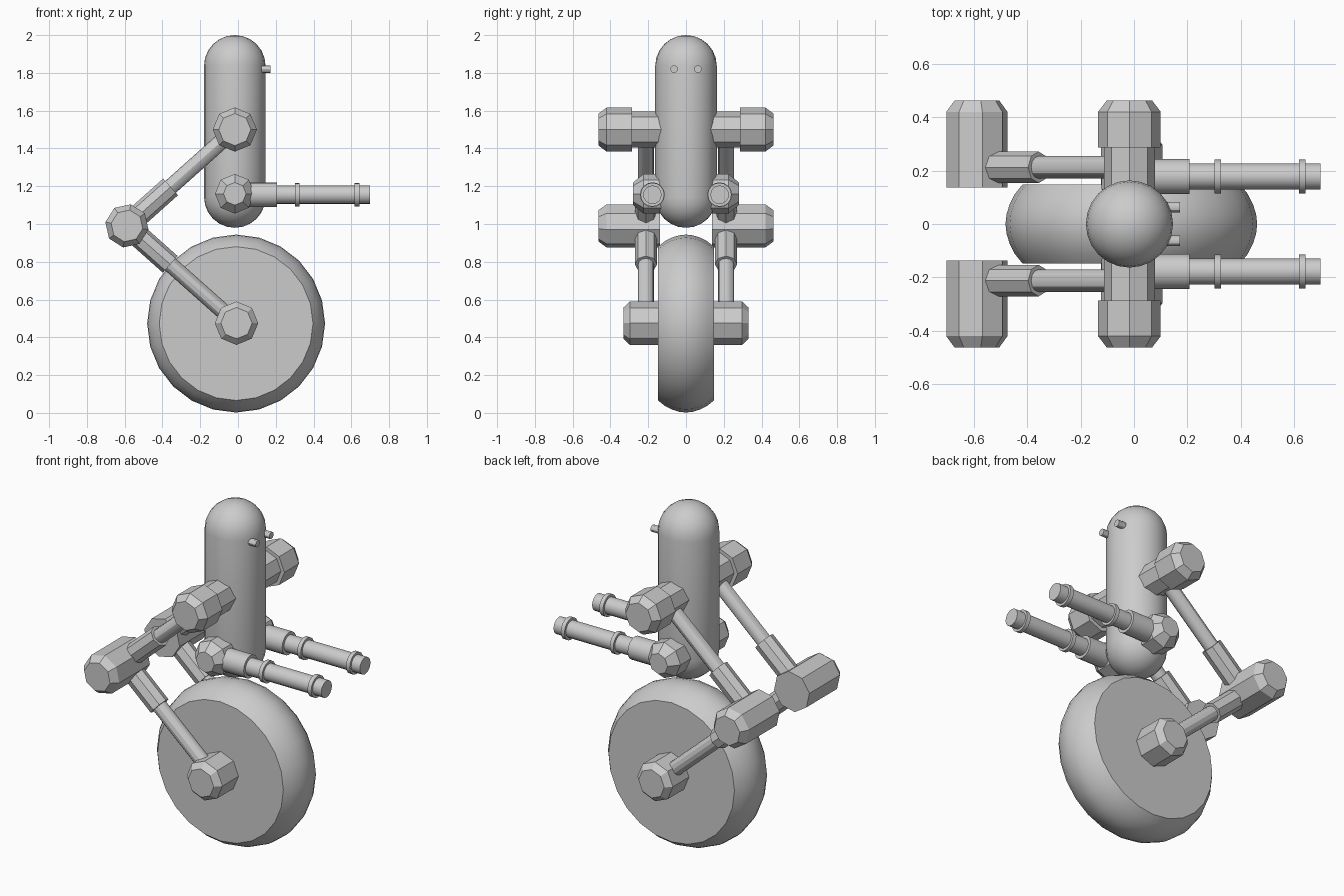
import bpy, bmesh, math
from mathutils import Vector

if "Cube" in bpy.data.objects:
    bpy.data.objects.remove(bpy.data.objects["Cube"])


def lathe(name, profile, origin, direction, sides, phase=0.0):
    """Revolve (radius, distance) points around an axis; radius 0 closes to a pole."""
    o, d = Vector(origin), Vector(direction).normalized()
    ref = Vector((0, 1, 0)) if abs(d.y) < 0.9 else Vector((1, 0, 0))
    u = (ref - d * ref.dot(d)).normalized()
    v = d.cross(u)
    bm = bmesh.new()
    rings = []
    for r, t in profile:
        if r < 1e-6:
            rings.append([bm.verts.new(o + d * t)])
            continue
        ring = []
        for i in range(sides):
            a = phase + 2 * math.pi * i / sides
            ring.append(bm.verts.new(o + d * t + (u * math.cos(a) + v * math.sin(a)) * r))
        rings.append(ring)
    for a, b in zip(rings, rings[1:]):
        for i in range(sides):
            j = (i + 1) % sides
            quad = [a[i % len(a)], a[j % len(a)], b[j % len(b)], b[i % len(b)]]
            bm.faces.new(list(dict.fromkeys(quad)))
    for ring in (rings[0], rings[-1]):
        if len(ring) > 1:
            bm.faces.new(ring)
    bmesh.ops.recalc_face_normals(bm, faces=bm.faces)
    mesh = bpy.data.meshes.new(name)
    bm.to_mesh(mesh)
    bm.free()
    obj = bpy.data.objects.new(name, mesh)
    bpy.context.collection.objects.link(obj)
    bpy.ops.object.select_all(action='DESELECT')
    obj.select_set(True)
    bpy.context.view_layer.objects.active = obj
    bpy.ops.object.shade_smooth_by_angle(angle=math.radians(30))
    return obj


def rod(name, a, b, r, sides=12, start=0.0, length=None):
    d = Vector(b) - Vector(a)
    end = d.length if length is None else length
    return lathe(name, [(r, start), (r, end)], a, d, sides)


# Capsule body
CX = -0.017
R = 0.163
arc = [math.radians(15 * i) for i in range(7)]
capsule = [(R * math.sin(a), 0.98 + R - R * math.cos(a)) for a in arc]
capsule += [(R * math.cos(a), 2.0 - R + R * math.sin(a)) for a in arc]
capsule[0], capsule[-1] = (0, 0.98), (0, 2.0)
lathe("body", capsule, (CX, 0, 0), (0, 0, 1), 24)

# Wheel with rounded tread and flat sides
half = [(0.407, 0.148), (0.436, 0.112), (0.456, 0.072), (0.467, 0.036)]
tread = [(r, -y) for r, y in half] + [(0.471, 0)] + half[::-1]
lathe("wheel", tread, (-0.01, 0, 0.473), (0, 1, 0), 24)

shoulder, knee, hub = (CX, 1.5), (-0.588, 0.99), (-0.008, 0.475)

for side, s in (("left", 1), ("right", -1)):
    def at(p, y):
        return (p[0], s * y, p[1])
    out = (0, s, 0)

    # Octagonal joints
    lathe(side + "_shoulder", [(0.095, 0.0), (0.095, 0.286), (0.117, 0.286), (0.117, 0.42), (0.085, 0.462)],
          at(shoulder, 0), out, 8)
    lathe(side + "_knee", [(0.116, 0.137), (0.116, 0.42), (0.085, 0.462)],
          at(knee, 0), out, 8, math.radians(10) * s)
    lathe(side + "_wheel_hub", [(0.115, 0.1), (0.115, 0.297), (0.083, 0.331)],
          at(hub, 0), out, 8)

    # Leg rods with thicker sleeves at the knee
    for part, end, length in (("upper", shoulder, 0.31), ("lower", hub, 0.307)):
        rod(f"{side}_{part}_leg_rod", at(knee, 0.212), at(end, 0.212), 0.042)
        rod(f"{side}_{part}_leg_sleeve", at(knee, 0.212), at(end, 0.212), 0.059, 8, 0.0, length)

    # Forward arm: pivot, socket, barrel and two rings
    lathe(side + "_arm_pivot", [(0.06, 0.08), (0.105, 0.13), (0.105, 0.225), (0.06, 0.28)],
          (CX, 0, 1.16), out, 8)
    arm = (0, s * 0.178, 1.155)
    for part, r, x0, x1 in (("socket", 0.066, 0.0, 0.207), ("barrel", 0.049, 0.15, 0.698),
                            ("rear_ring", 0.063, 0.302, 0.325), ("front_ring", 0.063, 0.618, 0.642)):
        lathe(f"{side}_arm_{part}", [(r, x0), (r, x1)], arm, (1, 0, 0), 16)

    # Eye peg
    lathe(side + "_eye", [(0.02, 0.08), (0.02, 0.172)], (0, s * 0.063, 1.82), (1, 0, 0), 12)
